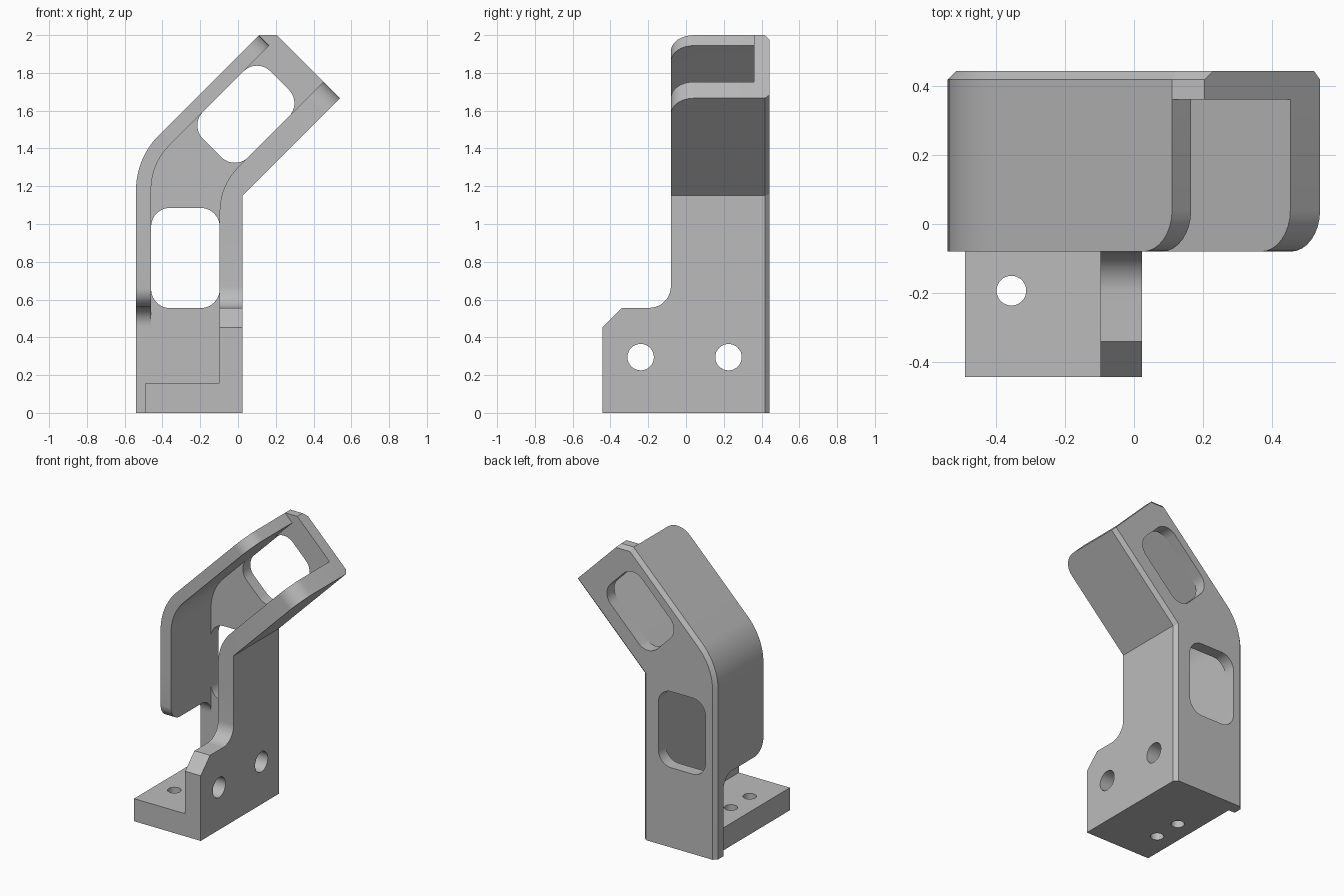
import bpy, bmesh, math
from mathutils import Vector

cube = bpy.data.objects.get("Cube")
if cube:
    bpy.data.objects.remove(cube, do_unlink=True)

grey = bpy.data.materials.new("plain grey")
grey.use_nodes = True
colour = (0.5, 0.5, 0.5, 1)
grey.diffuse_color = colour
grey.node_tree.nodes["Principled BSDF"].inputs["Base Color"].default_value = colour

FRONT, INNER, BACK = -0.08, 0.36, 0.443      # depth of wall front, plate front, plate back
LEFT, RIGHT, SPLIT = -0.54, 0.023, 0.9       # outer sides and height where walls change section


def rounded(points, seg=10):
    """Polygon from (a, b[, radius]) corners, with each radius turned into an arc."""
    out = []
    for i, p in enumerate(points):
        c = Vector(p[:2])
        if len(p) == 2:
            out.append(c)
            continue
        d0 = (Vector(points[i - 1][:2]) - c).normalized()
        d1 = (Vector(points[(i + 1) % len(points)][:2]) - c).normalized()
        half = d0.angle(d1) / 2
        centre = c + (d0 + d1).normalized() * p[2] / math.sin(half)
        t = p[2] / math.tan(half)
        v0, v1 = c + d0 * t - centre, c + d1 * t - centre
        sweep = v0.angle_signed(v1)
        for k in range(seg + 1):
            a = -sweep * k / seg
            out.append(centre + Vector((v0.x * math.cos(a) - v0.y * math.sin(a),
                                        v0.x * math.sin(a) + v0.y * math.cos(a))))
    return out


def prism(name, points, axis, lo, hi, bevel_rule=None, bevel=0.0, seg=1):
    """Extrude a polygon along an axis, then bevel the edges chosen by a rule."""
    place = {"x": lambda p, d: (d, p.x, p.y),
             "y": lambda p, d: (p.x, d, p.y),
             "z": lambda p, d: (p.x, p.y, d)}[axis]
    bm = bmesh.new()
    pts = rounded(points)
    rings = [[bm.verts.new(place(p, d)) for p in pts] for d in (lo, hi)]
    for ring in rings:
        bm.faces.new(ring)
    for i in range(len(pts)):
        bm.faces.new((rings[0][i - 1], rings[0][i], rings[1][i], rings[1][i - 1]))
    bmesh.ops.recalc_face_normals(bm, faces=bm.faces)
    if bevel_rule:
        edges = [e for e in bm.edges if bevel_rule(e.verts[0].co, e.verts[1].co)]
        bmesh.ops.bevel(bm, geom=edges, offset=bevel, segments=seg, profile=0.5, affect="EDGES")
    mesh = bpy.data.meshes.new(name)
    bm.to_mesh(mesh)
    bm.free()
    mesh.materials.append(grey)
    obj = bpy.data.objects.new(name, mesh)
    bpy.context.collection.objects.link(obj)
    return obj


def activate(obj):
    bpy.ops.object.select_all(action="DESELECT")
    obj.select_set(True)
    bpy.context.view_layer.objects.active = obj


def cut(obj, cutter):
    cutter.hide_render = True
    mod = obj.modifiers.new("cut", "BOOLEAN")
    mod.operation, mod.solver, mod.object = "DIFFERENCE", "EXACT", cutter
    activate(obj)
    bpy.ops.object.modifier_apply(modifier=mod.name)
    bpy.data.objects.remove(cutter, do_unlink=True)


def hole(obj, a, b, r, axis, lo, hi):
    ring = [(a + r * math.cos(k * math.tau / 32), b + r * math.sin(k * math.tau / 32))
            for k in range(32)]
    cut(obj, prism("hole_cutter", ring, axis, lo, hi))


def tilted(u, v):
    """Point along (u) and across (v) the 45 degree upper arm."""
    return ((u - v) * math.sqrt(0.5), (u + v) * math.sqrt(0.5))


def on_end(u):
    """Rule for the front edge of a wall's tilted end."""
    goal = u / math.sqrt(0.5)
    return lambda a, b: all(abs(p.x + p.z - goal) < 0.002 and p.y < FRONT + 0.001 for p in (a, b))


# Upper arm measurements, along and across the tilt
END, LEFT_END = 1.559, 1.492
V_OUT, V_IN = 1.336, 1.258
V_RIN = 0.919
V_ROUT = (1.15 - RIGHT) * math.sqrt(0.5)
X_IN, X_RIN = -0.46, -0.097
bend = lambda x, v: (x, x + v * math.sqrt(2))

# Back plate with chamfered rear edges, except on the bottom and the tilted end
top_right = (END * math.sqrt(2) - 2.0, 2.0)
top_left = (2.0 - V_OUT * math.sqrt(2), 2.0)


def rear_edge(a, b):
    if min(a.y, b.y) < BACK - 0.001 or max(a.z, b.z) < 0.01:
        return False
    return not all(abs(p.x + p.z - END * math.sqrt(2)) < 0.002 for p in (a, b))


plate = prism("back_plate", [(LEFT, 0), (RIGHT, 0), bend(RIGHT, V_ROUT), tilted(END, V_ROUT),
                             top_right, top_left, (*bend(LEFT, V_OUT), 0.41)],
              "y", INNER, BACK, rear_edge, 0.025)
cut(plate, prism("lower_window_cutter", [(X_IN, 0.555, 0.1), (X_RIN, 0.555, 0.1),
                                         (X_RIN, 1.085, 0.1), (X_IN, 1.085, 0.1)], "y", 0.2, 0.6))
cut(plate, prism("upper_window_cutter", [(*tilted(u, v), 0.1) for u, v in
                                         ((0.895, V_RIN), (1.4, V_RIN), (1.4, V_IN), (0.895, V_IN))],
                 "y", 0.2, 0.6))

# Left wall: bent upper part, and lower part with rounded toe and fillet into the plate
left_upper = prism("left_wall_upper", [(LEFT, SPLIT), (X_IN, SPLIT), (*bend(X_IN, V_IN), 0.33),
                                       tilted(LEFT_END, V_IN), tilted(LEFT_END, V_OUT),
                                       (*bend(LEFT, V_OUT), 0.41)],
                   "y", FRONT, INNER, on_end(LEFT_END), 0.12, 8)
left_lower = prism("left_wall_lower", [(INNER + 0.01, SPLIT), (FRONT, SPLIT), (FRONT, 0.56, 0.1),
                                       (INNER, 0.56, 0.1), (INNER, 0.45), (INNER + 0.01, 0.45)],
                   "x", LEFT, X_IN)

# Right wall: bent upper part, and lower bracket side with two bolt holes
right_upper = prism("right_wall_upper", [(RIGHT, SPLIT), bend(RIGHT, V_ROUT), tilted(END, V_ROUT),
                                         tilted(END, V_RIN), (*bend(X_RIN, V_RIN), 0.33),
                                         (X_RIN, SPLIT)],
                    "y", FRONT, INNER, on_end(END), 0.12, 8)
right_lower = prism("right_wall_lower", [(INNER, 0), (INNER, SPLIT), (FRONT, SPLIT),
                                         (FRONT, 0.556, 0.115), (-0.34, 0.556), (-BACK, 0.453),
                                         (-BACK, 0)], "x", X_RIN, RIGHT)
for y in (-0.24, 0.225):
    hole(right_lower, y, 0.295, 0.07, "x", -0.3, 0.2)

# Foot plate with two screw holes
foot = prism("foot_plate", [(-0.49, -BACK), (X_RIN, -BACK), (X_RIN, INNER), (-0.49, INNER)],
             "z", 0, 0.157)
for y in (-0.193, 0.013):
    hole(foot, -0.355, y, 0.043, "z", -0.1, 0.3)

for part in (plate, left_upper, left_lower, right_upper, right_lower, foot):
    activate(part)
    bpy.ops.object.shade_smooth_by_angle(angle=math.radians(30))
